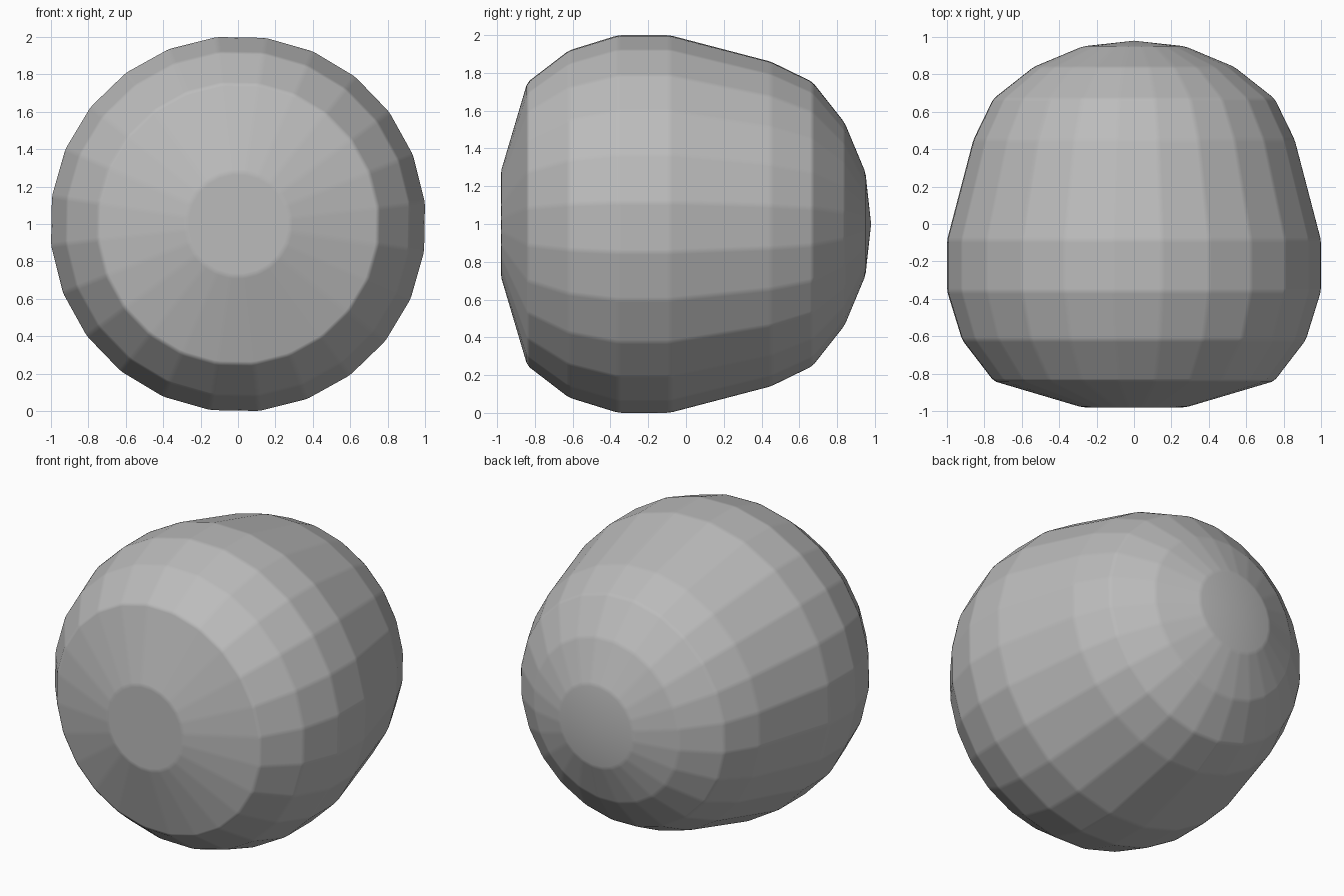
import bpy, bmesh, math

if "Cube" in bpy.data.objects:
    bpy.data.objects.remove(bpy.data.objects["Cube"])

SIDES = 24
TWIST = math.radians(1.0)

# Profile along the y axis: (y, radius)
PROFILE = [(-0.98, 0.28), (-0.84, 0.755), (-0.62, 0.925), (-0.36, 1.006),
           (-0.085, 1.006), (0.45, 0.865), (0.67, 0.757), (0.84, 0.54),
           (0.95, 0.275)]
BACK_TIP = 0.98

grey = bpy.data.materials.new("plain grey")
grey.diffuse_color = (0.5, 0.5, 0.5, 1)
grey.use_nodes = True
grey.node_tree.nodes["Principled BSDF"].inputs["Base Color"].default_value = grey.diffuse_color

# Faceted body: rings turned around the y axis
bm = bmesh.new()
rings = []
for y, r in PROFILE:
    ring = []
    for i in range(SIDES):
        a = TWIST + math.tau * (i + 0.5) / SIDES
        ring.append(bm.verts.new((r * math.sin(a), y, 1 + r * math.cos(a))))
    rings.append(ring)
tip = bm.verts.new((0, BACK_TIP, 1))
bm.faces.new(rings[0])
for i in range(SIDES):
    j = (i + 1) % SIDES
    for a, b in zip(rings, rings[1:]):
        bm.faces.new((a[i], a[j], b[j], b[i]))
    bm.faces.new((rings[-1][i], rings[-1][j], tip))
bmesh.ops.recalc_face_normals(bm, faces=bm.faces)

mesh = bpy.data.meshes.new("faceted_ball")
bm.to_mesh(mesh)
bm.free()
mesh.materials.append(grey)
ball = bpy.data.objects.new("faceted_ball", mesh)
bpy.context.collection.objects.link(ball)
for p in mesh.polygons:
    p.use_smooth = True

# Slightly softened facet edges
bevel = ball.modifiers.new("soft edges", 'BEVEL')
bevel.width = 0.015
bevel.segments = 1
bevel.limit_method = 'ANGLE'
bevel.angle_limit = math.radians(4)
weighted = ball.modifiers.new("flat facets", 'WEIGHTED_NORMAL')
weighted.weight = 100
